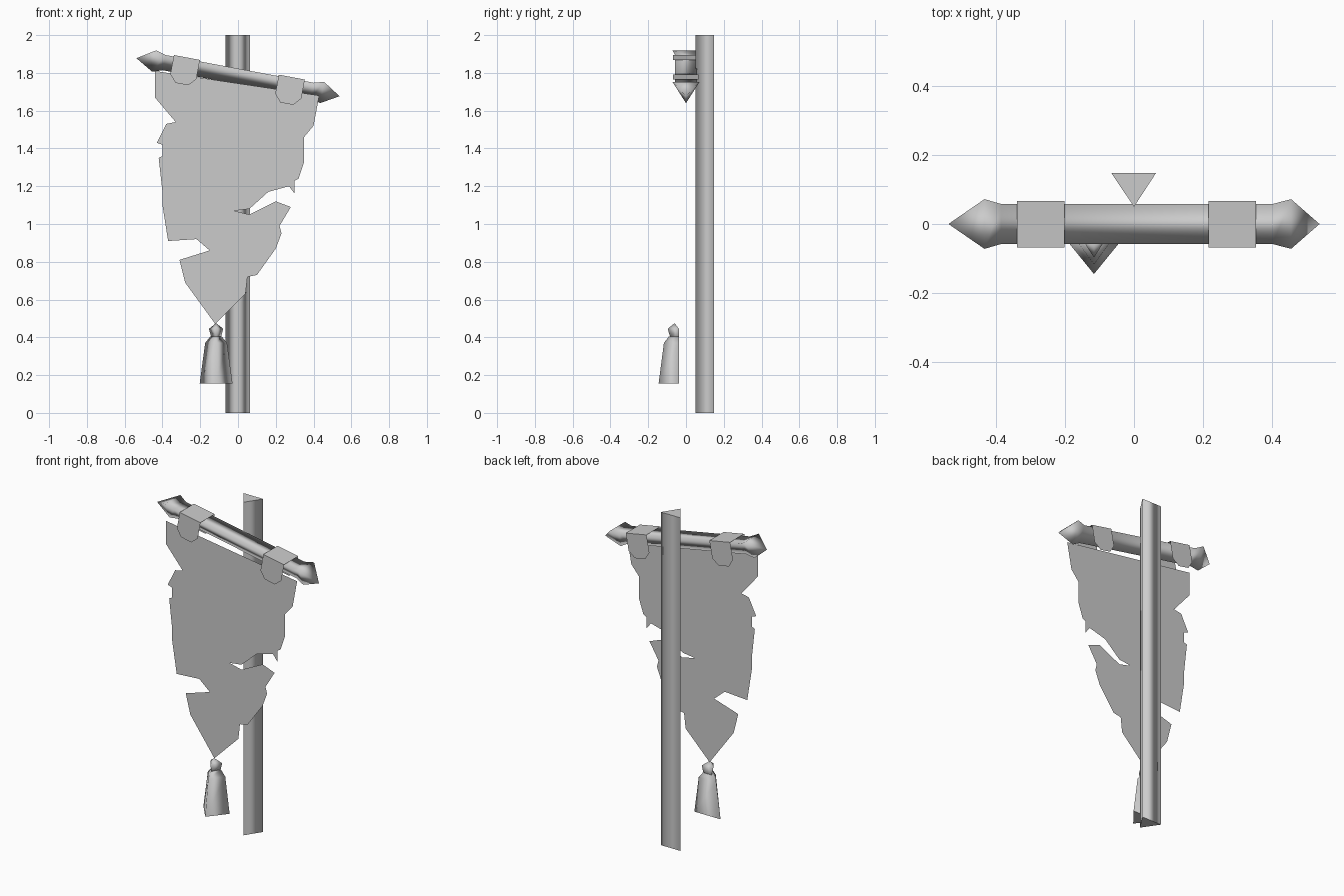
import bpy, bmesh, math
from mathutils import Matrix, Vector

if "Cube" in bpy.data.objects:
    bpy.data.objects.remove(bpy.data.objects["Cube"], do_unlink=True)

grey = bpy.data.materials.new("plain_grey")
grey.use_nodes = True
COLOUR = (0.6, 0.6, 0.6, 1)
grey.diffuse_color = COLOUR
grey.node_tree.nodes["Principled BSDF"].inputs["Base Color"].default_value = COLOUR

# Frame of the tilted crossbar: local x runs along the bar
TILT = Matrix.Translation((0, 0, 1.777)) @ Matrix.Rotation(math.radians(10.6), 4, 'Y')


def finish(name, bm, matrix=Matrix()):
    mesh = bpy.data.meshes.new(name)
    bm.to_mesh(mesh)
    bm.free()
    mesh.materials.append(grey)
    obj = bpy.data.objects.new(name, mesh)
    obj.matrix_world = matrix
    bpy.context.collection.objects.link(obj)
    return obj


def loft(name, rings, matrix=Matrix()):
    """Skin triangular rings; smooth sides, crisp flat end caps."""
    bm = bmesh.new()
    loops = [[bm.verts.new(p) for p in ring] for ring in rings]
    for a, b in zip(loops, loops[1:]):
        for i in range(3):
            j = (i + 1) % 3
            bm.faces.new((a[i], a[j], b[j], b[i])).smooth = True
    for end in (loops[0], loops[-1]):
        cap = bm.faces.new(end)
        for edge in cap.edges:
            edge.smooth = False
    bmesh.ops.remove_doubles(bm, verts=bm.verts, dist=0.0005)
    bmesh.ops.recalc_face_normals(bm, faces=bm.faces)
    return finish(name, bm, matrix)


def sheet(name, polygons, matrix=Matrix()):
    bm = bmesh.new()
    for points in polygons:
        bm.faces.new([bm.verts.new(p) for p in points])
    bmesh.ops.remove_doubles(bm, verts=bm.verts, dist=0.0005)
    return finish(name, bm, matrix)


# Upright pole, three sided with an edge to the front
loft("pole", [[(-0.066, 0.148, z), (0.064, 0.148, z), (0, 0.05, z)] for z in (0, 2)])


# Crossbar with flared pointed ends
def bar_ring(u, half, top, bottom):
    return [(u, -half, top), (u, half, top), (u, 0, bottom)]


half_bar = [(0.547, 0, 0, 0), (0.452, 0.072, 0.06, -0.055), (0.4, 0.058, 0.045, -0.037)]
stations = [(-u, *rest) for u, *rest in half_bar] + half_bar[::-1]
loft("crossbar", [bar_ring(*s) for s in stations], TILT)

# Two straps folded over the bar with chamfered flaps front and back
for name, u in (("right_strap", -0.285), ("left_strap", 0.28)):
    outline = [(-0.07, 0.053), (-0.07, -0.05), (-0.035, -0.09),
               (0.035, -0.09), (0.07, -0.05), (0.07, 0.053)]
    front = [(u + a, -0.068, v) for a, v in outline]
    back = [(u + a, 0.066, v) for a, v in reversed(outline)]
    top = [front[0], front[-1], back[0], back[-1]]
    sheet(name, [front, top, back], TILT)

# Torn cloth: right edge downwards, then left edge upwards
torn_right = [(-.44, 1.81), (-.44, 1.67), (-.33, 1.54), (-.38, 1.53), (-.43, 1.43),
              (-.4, 1.42), (-.4, 1.36), (-.42, 1.35), (-.41, 1.26), (-.4, 1.17),
              (-.4, 1.1), (-.37, .91), (-.22, .92), (-.15, .86), (-.31, .81),
              (-.28, .69), (-.12, .47)]
torn_left = [(.04, .63), (.05, .72), (.1, .73), (.2, .87), (.23, .95), (.22, .99),
             (.28, 1.09), (.2, 1.12), (.06, 1.05), (-.02, 1.07), (.06, 1.08),
             (.16, 1.17), (.27, 1.2), (.3, 1.16), (.3, 1.23), (.32, 1.24),
             (.35, 1.33), (.35, 1.46), (.4, 1.52), (.43, 1.68)]
sheet("torn_cloth", [[(x, -0.053, z) for x, z in torn_right + torn_left]])


# Tassel: knob and skirt, flat at the back with an edge to the front
def tassel_ring(z, half, front, back=-0.038):
    x = -0.116
    return [(x - half, back, z), (x + half, back, z), (x, front, z)]


loft("tassel_knob", [tassel_ring(0.475, 0, -0.06, -0.06), tassel_ring(0.445, 0.038, -0.097),
                     tassel_ring(0.405, 0.027, -0.085)])
loft("tassel_skirt", [tassel_ring(0.405, 0.03, -0.09), tassel_ring(0.37, 0.058, -0.117),
                      tassel_ring(0.155, 0.087, -0.145)])
